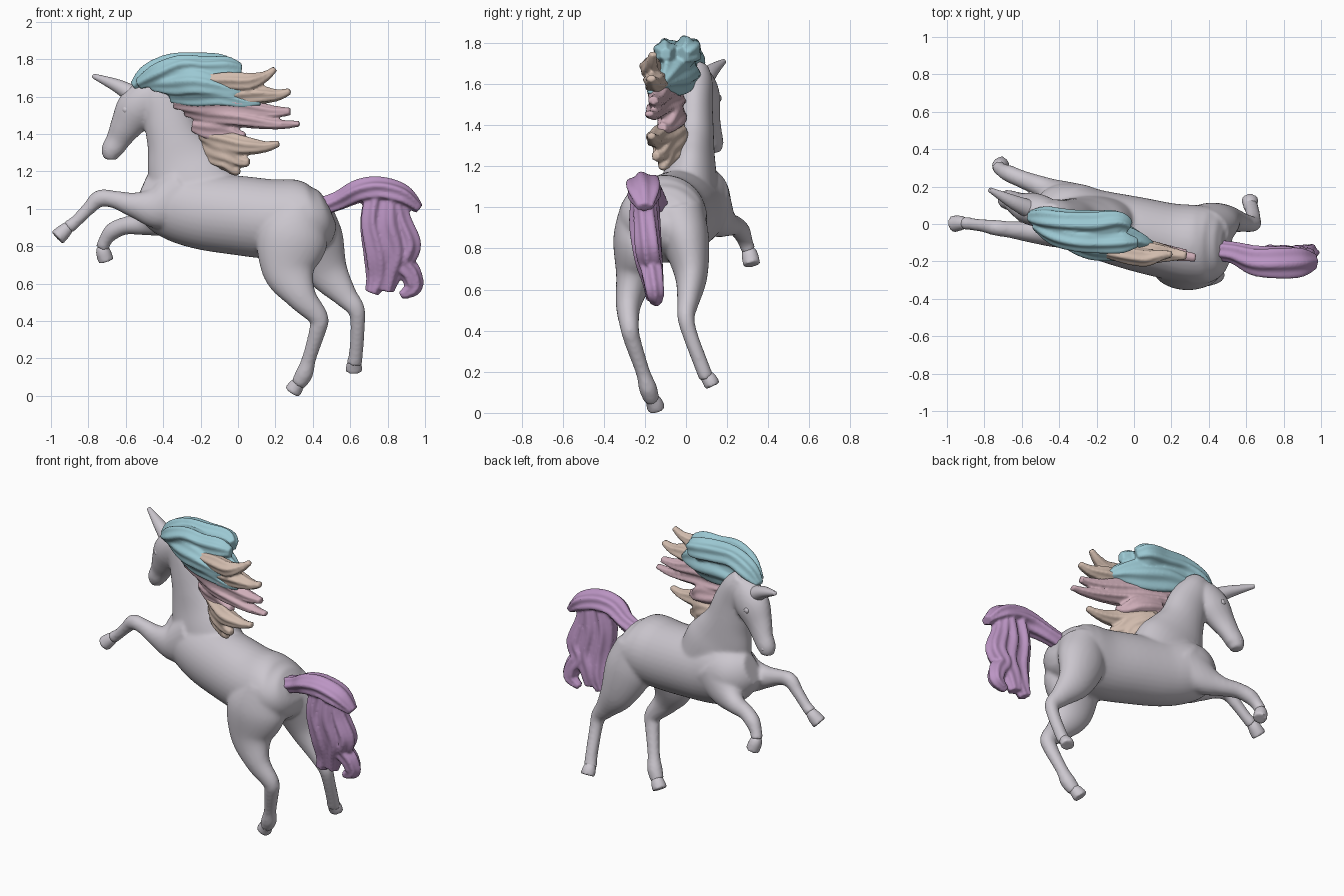
import bpy, bmesh, math
from mathutils import Vector


def material(name, rgb):
    m = bpy.data.materials.new(name)
    m.diffuse_color = (*rgb, 1)
    return m


COAT = material("coat", (0.60, 0.57, 0.62))
BLUE = material("blue_hair", (0.33, 0.58, 0.65))
PINK = material("pink_hair", (0.62, 0.42, 0.48))
PEACH = material("peach_hair", (0.64, 0.50, 0.42))
PURPLE = material("purple_hair", (0.50, 0.30, 0.55))


def spline(pts, steps=6):
    """Catmull-Rom through points of (x, y, z, side radius, depth radius)."""
    p = [pts[0]] + list(pts) + [pts[-1]]
    out = []
    for i in range(1, len(p) - 2):
        for s in range(steps):
            t = s / steps
            out.append([0.5 * (2 * b + (c - a) * t + (2*a - 5*b + 4*c - d) * t*t
                        + (3*b - a - 3*c + d) * t**3)
                        for a, b, c, d in zip(p[i-1], p[i], p[i+1], p[i+2])])
    return out + [list(pts[-1])]


def tube(bm, pts, lobes=0.0, n=36):
    rows = spline(pts)
    rings = []
    for i, r in enumerate(rows):
        q0, q1 = rows[max(i-1, 0)], rows[min(i+1, len(rows)-1)]
        t = (Vector(q1[:3]) - Vector(q0[:3])).normalized()
        side = Vector((0, 1, 0))
        side = (side - t * side.dot(t)).normalized()
        up = t.cross(side)
        ring = []
        for k in range(n):
            a = 2 * math.pi * k / n
            f = 1 + lobes * math.cos(6 * a + i * 0.12)
            ring.append(bm.verts.new(Vector(r[:3]) + side * math.cos(a) * max(r[3], .004) * f
                                     + up * math.sin(a) * max(r[4], .004) * f))
        rings.append(ring)
    for a, b in zip(rings, rings[1:]):
        for k in range(n):
            bm.faces.new((a[k], a[(k+1) % n], b[(k+1) % n], b[k]))
    bm.faces.new(rings[0][::-1])
    bm.faces.new(rings[-1])


def sculpt(name, paths, mat, voxel=0.011, smooth=7, lobes=0.0):
    """Fuse tapered tubes into one smooth skin."""
    bm = bmesh.new()
    for p in paths:
        tube(bm, p, lobes)
    bmesh.ops.recalc_face_normals(bm, faces=bm.faces)
    me = bpy.data.meshes.new(name)
    bm.to_mesh(me)
    bm.free()
    me.materials.append(mat)
    ob = bpy.data.objects.new(name, me)
    bpy.context.collection.objects.link(ob)
    r = ob.modifiers.new("fuse", 'REMESH')
    r.mode, r.voxel_size, r.use_smooth_shade = 'VOXEL', voxel, True
    s = ob.modifiers.new("soften", 'SMOOTH')
    s.factor, s.iterations = 0.5, smooth
    return ob


# torso, neck and head
torso = [(.495, -.11, .99, .09, .075), (.47, -.11, .98, .155, .13), (.41, -.11, .96, .2, .18), (.32, -.11, .947, .212, .21),
         (.18, -.09, .945, .203, .213), (0, -.05, .965, .197, .212), (-.2, 0, .99, .183, .205),
         (-.35, .05, 1.03, .17, .19), (-.45, .06, 1.07, .135, .15), (-.52, .06, 1.1, .065, .09)]
neck = [(-.17, 0, 1.0, .15, .22), (-.25, .02, 1.15, .13, .23), (-.3, .03, 1.26, .11, .195), (-.34, .035, 1.37, .1, .15),
        (-.38, .04, 1.5, .09, .13), (-.43, .05, 1.62, .08, .1), (-.46, .06, 1.69, .05, .06)]
head = [(-.42, .05, 1.64, .05, .06), (-.47, .06, 1.6, .08, .1), (-.54, .08, 1.53, .087, .114),
        (-.6, .1, 1.44, .067, .086), (-.64, .12, 1.37, .054, .066), (-.675, .13, 1.31, .052, .057),
        (-.68, .135, 1.265, .036, .036)]
# legs
fore_near = [(-.28, -.04, 1.08, .09, .15), (-.42, -.04, 1.01, .085, .12), (-.55, -.04, 1.02, .06, .07),
             (-.66, -.03, 1.05, .045, .047), (-.74, -.02, 1.055, .042, .046), (-.8, -.01, 1.0, .035, .036),
             (-.87, 0, .93, .033, .033), (-.91, .005, .9, .038, .038)]
fore_far = [(-.28, .11, 1.06, .1, .15), (-.4, .15, .96, .085, .11), (-.5, .2, .92, .058, .062),
            (-.6, .24, .91, .047, .048), (-.67, .27, .88, .045, .046), (-.71, .29, .83, .036, .036),
            (-.725, .305, .79, .037, .037)]
hind_near = [(.33, -.18, .98, .14, .14), (.29, -.225, .84, .13, .19), (.275, -.25, .67, .092, .145),
             (.34, -.28, .53, .062, .082), (.43, -.275, .42, .046, .053), (.425, -.26, .35, .041, .045),
             (.38, -.21, .2, .035, .038), (.355, -.185, .12, .044, .047), (.32, -.165, .06, .037, .04)]
hind_far = [(.37, -.05, .97, .14, .14), (.41, .0, .83, .115, .155), (.475, .025, .67, .08, .115),
            (.57, .01, .54, .053, .067), (.63, .0, .465, .042, .048), (.64, .02, .38, .037, .039),
            (.63, .08, .22, .036, .038), (.62, .1, .17, .037, .042)]
sculpt("body", [torso, neck, head, fore_near, fore_far, hind_near, hind_far], COAT)

# hooves
for name, p in {
    "front_hoof_near": [(-.9, .005, .91, .03, .03), (-.93, .005, .88, .04, .04), (-.967, .0, .845, .045, .045)],
    "front_hoof_far": [(-.725, .3, .8, .03, .03), (-.72, .31, .77, .04, .04), (-.705, .32, .72, .042, .042)],
    "hind_hoof_near": [(.335, -.175, .08, .03, .03), (.31, -.155, .05, .04, .042), (.29, -.145, .02, .045, .045)],
    "hind_hoof_far": [(.62, .09, .19, .03, .03), (.62, .115, .16, .038, .042), (.62, .13, .13, .038, .044)],
}.items():
    sculpt(name, [p], COAT, 0.01, 2)

# horn, eyes and nostrils
sculpt("horn", [[(-.56, .08, 1.61, .05, .05), (-.65, .12, 1.66, .037, .035), (-.775, .185, 1.711, .013, .013)]],
       COAT, 0.006, 1)
for side in (-1, 1):
    for name, c, w, r in (("eye", (-.575, .09, 1.53), .066, .022), ("nostril", (-.69, .135, 1.315), .035, .014)):
        bpy.ops.mesh.primitive_uv_sphere_add(segments=16, ring_count=10, radius=r, location=(
            c[0] + .35 * w * side, c[1] + .93 * w * side, c[2]))
        ob = bpy.context.object
        ob.name = name
        ob.data.materials.append(COAT)
        bpy.ops.object.shade_smooth()


def lock(root, mid, tip, w=0.05, d=0.055):
    """One hair lock, thick in the middle and pointed at the tip."""
    lerp = lambda a, b, t: [x + (y - x) * t for x, y in zip(a, b)]
    q = lerp(mid, tip, .6)
    return [(*root, w * .6, d * .6), (*lerp(root, mid, .5), w, d), (*mid, w, d),
            (q[0], q[1], q[2] - .014, w * .65, d * .6), (*tip, w * .4, d * .33)]


# mane: blue crown of three waves, then pink and peach streaming locks
crown = [[(-.56, .04, 1.655, .03, .025), (-.48, .03, 1.71, .06, .06), (-.36, .01, 1.76, .065, .065),
          (-.22, .0, 1.76, .07, .07), (-.09, .01, 1.755, .06, .065), (-.03, -.02, 1.74, .035, .04)],
         [(-.53, -.0, 1.67, .03, .03), (-.42, -.05, 1.72, .06, .06), (-.3, -.09, 1.765, .055, .055),
          (-.18, -.1, 1.755, .055, .055), (-.06, -.1, 1.75, .055, .06), (.02, -.1, 1.745, .025, .03)],
         [(-.4, .02, 1.64, .05, .06), (-.25, -.02, 1.66, .08, .1), (-.1, -.06, 1.65, .08, .1),
          (.02, -.09, 1.63, .05, .06), (.1, -.12, 1.6, .02, .02)]]
sculpt("mane_blue", crown + [lock((-.46, -.03, 1.67), (-.22, -.14, 1.67), (.06, -.18, 1.64), .05, .065),
                             lock((-.36, -.05, 1.6), (-.1, -.13, 1.6), (.12, -.17, 1.57), .055, .055)],
       BLUE, 0.009, 1, .12)
sculpt("mane_pink", [lock((-.34, -.04, 1.57), (-.04, -.12, 1.56), (.28, -.16, 1.52), .06, .06),
                     lock((-.28, -.03, 1.52), (.0, -.13, 1.485), (.33, -.18, 1.455), .055, .045),
                     lock((-.24, -.03, 1.45), (-.07, -.08, 1.42), (.04, -.12, 1.39), .055, .065)],
       PINK, 0.009, 1, .12)
sculpt("mane_peach", [lock((-.18, -.14, 1.69), (.06, -.18, 1.68), (.2, -.16, 1.75), .045, .045),
                      lock((-.2, -.1, 1.6), (.1, -.15, 1.61), (.28, -.17, 1.63), .055, .05),
                      lock((-.2, -.03, 1.4), (.02, -.14, 1.34), (.22, -.17, 1.35), .05, .05),
                      lock((-.18, -.01, 1.36), (-.05, -.1, 1.3), (.06, -.15, 1.25), .05, .06),
                      lock((-.18, -.01, 1.3), (-.06, -.09, 1.25), (.01, -.12, 1.2), .045, .045)],
       PEACH, 0.009, 1, .12)

# tail: arched top and hanging curls
arch = [(.44, -.14, 1.01, .05, .05), (.54, -.155, 1.045, .055, .05), (.65, -.195, 1.095, .075, .06),
        (.76, -.205, 1.105, .082, .062), (.88, -.205, 1.07, .08, .055), (.97, -.2, 1.0, .04, .025)]
curls = [[(.74, -.2, 1.08, .06, .06), (.715, -.2, .93, .065, .06), (.745, -.185, .76, .06, .07),
          (.745, -.16, .64, .05, .058), (.715, -.155, .55, .038, .035)],
         [(.82, -.2, 1.07, .06, .07), (.81, -.2, .92, .07, .085), (.84, -.185, .77, .065, .08),
          (.81, -.165, .66, .052, .065), (.79, -.155, .56, .035, .04)],
         [(.85, -.2, 1.05, .05, .05), (.87, -.195, .94, .055, .055), (.91, -.185, .81, .06, .065),
          (.88, -.17, .72, .055, .06), (.925, -.16, .65, .05, .053), (.935, -.15, .58, .042, .045),
          (.87, -.145, .535, .024, .02)]]
sculpt("tail", [arch] + curls, PURPLE, 0.009, 1, .12)
